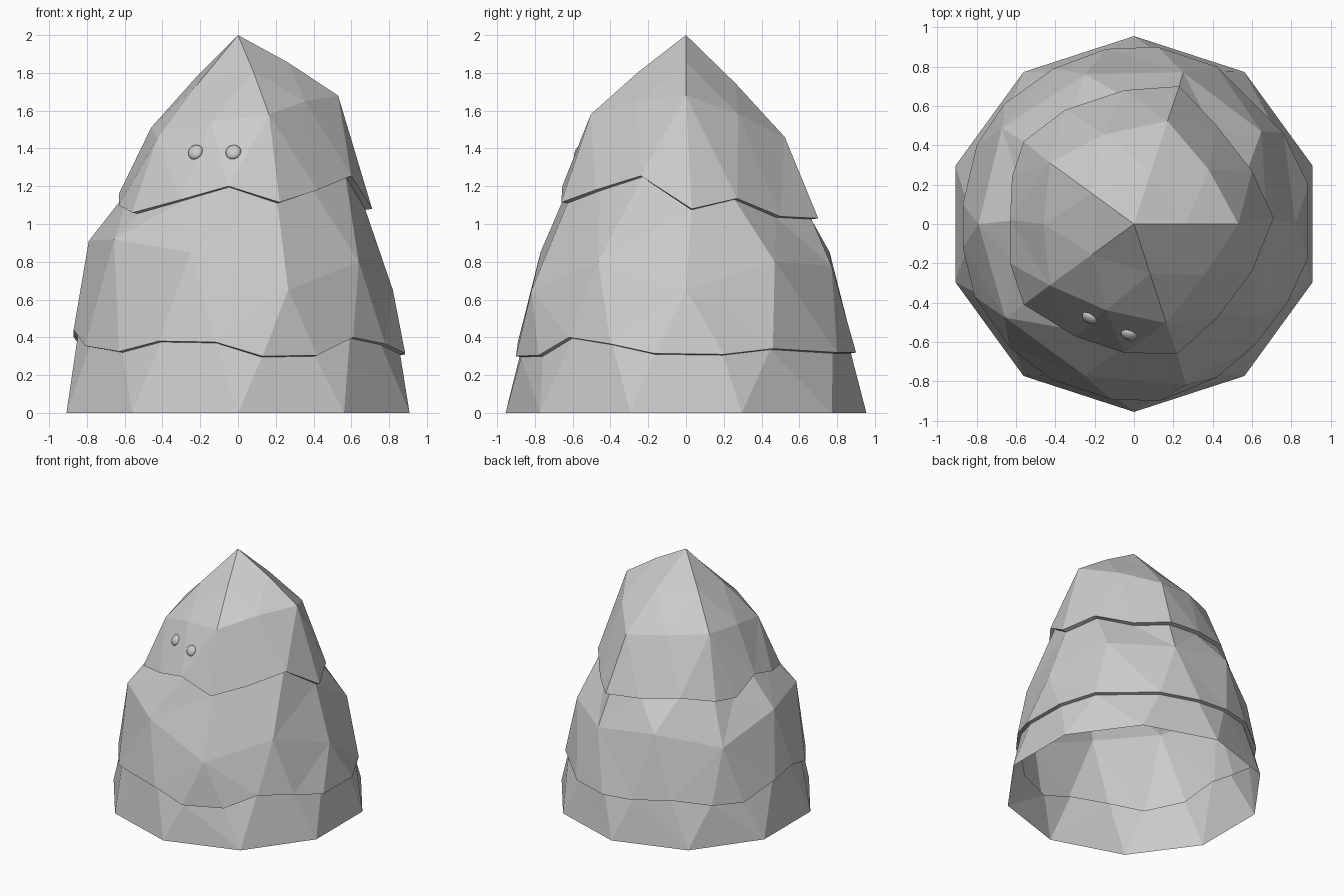
import bpy, bmesh, math
from mathutils import Vector
from mathutils.bvhtree import BVHTree

if "Cube" in bpy.data.objects:
    bpy.data.objects.remove(bpy.data.objects["Cube"])

bm = bmesh.new()


def polar(step, start, rows):
    """Ring of evenly spaced points from (radius, height) pairs."""
    return [(r * math.cos(math.radians(start + step * i)),
             r * math.sin(math.radians(start + step * i)), z)
            for i, (r, z) in enumerate(rows)]


def inset(points, k):
    return [(x * k, y * k, z - 0.005) for x, y, z in points]


def verts(points):
    return [bm.verts.new(p) for p in points]


def zip_rings(a, b):
    """Triangulate between two counter-clockwise rings, a below b."""
    s = min(range(len(b)), key=lambda k: (b[k].co - a[0].co).length)
    b = b[s:] + b[:s]
    n, m, i, j = len(a), len(b), 0, 0
    while i < n or j < m:
        a0, b0 = a[i % n], b[j % m]
        a1, b1 = a[(i + 1) % n], b[(j + 1) % m]
        if j == m or (i < n and (a1.co - b0.co).length < (b1.co - a0.co).length):
            bm.faces.new((a0, a1, b0))
            i += 1
        else:
            bm.faces.new((a0, b1, b0))
            j += 1


# jagged hems of the middle and upper layers
mid_hem = [(.13, -.9, .30), (.42, -.78, .305), (.61, -.62, .40), (.78, -.4, .365),
           (.885, -.17, .315), (.885, .2, .31), (.76, .46, .34), (.42, .8, .32),
           (.12, .9, .32), (-.14, .89, .34), (-.41, .79, .37), (-.66, .61, .325),
           (-.80, .4, .31), (-.87, .1, .40), (-.87, -.12, .44), (-.81, -.37, .355),
           (-.63, -.63, .325), (-.42, -.79, .38), (-.12, -.89, .375)]
top_hem = [(.22, -.66, 1.115), (.42, -.48, 1.18), (.6, -.24, 1.255), (.71, .03, 1.08),
           (.6, .27, 1.135), (.42, .5, 1.04), (.23, .7, 1.03), (-.05, .68, 1.06),
           (-.35, .58, 1.1), (-.56, .42, 1.07), (-.62, .24, 1.05), (-.63, .02, 1.16),
           (-.63, -.2, 1.10), (-.56, -.41, 1.06), (-.3, -.57, 1.13), (-.05, -.655, 1.2)]

# facet rings
base = polar(36, -90, [(.955, 0)] * 10)
waist = polar(36, -72, [(.86, .65), (.79, .8), (.82, .65), (.8, .8), (.81, .78),
                        (.8, .85), (.83, .75), (.79, .91), (.81, .92), (.81, .85)])
crown = polar(36, -72, [(.53, 1.58), (.44, 1.65), (.53, 1.68), (.47, 1.58), (.55, 1.46),
                        (.48, 1.51), (.53, 1.54), (.46, 1.51), (.53, 1.45), (.46, 1.54)])

# one open shell: bottom layer, ledge, middle layer, ledge, upper layer
rings = [verts(p) for p in (base, inset(mid_hem, .97), mid_hem, waist,
                            inset(top_hem, .95), top_hem, crown)]
for lower, upper in zip(rings, rings[1:]):
    zip_rings(lower, upper)

# pointed tip, with slightly bulged ridges
tip = bm.verts.new((0, 0, 2))
shoulder = verts([(v.co.x * .5, v.co.y * .5, 1 + v.co.z * .5 + .015) for v in rings[-1][::2]])
zip_rings(rings[-1], shoulder)
for k in range(5):
    bm.faces.new((shoulder[k], shoulder[(k + 1) % 5], tip))

mesh = bpy.data.meshes.new("layered_body")
bm.normal_update()
surface = BVHTree.FromBMesh(bm)
bm.to_mesh(mesh)
bm.free()
bpy.context.collection.objects.link(bpy.data.objects.new("layered_body", mesh))

# small button eyes sunk into the front face
for name, x in (("left_eye", -.225), ("right_eye", -.025)):
    hit, normal, _, _ = surface.ray_cast(Vector((x, -2, 1.38)), Vector((0, 1, 0)))
    bpy.ops.mesh.primitive_uv_sphere_add(segments=16, ring_count=8, radius=.042, location=hit)
    eye = bpy.context.object
    eye.name = name
    eye.scale.z = .6
    eye.rotation_euler = normal.to_track_quat('Z', 'Y').to_euler()
    bpy.ops.object.shade_smooth()
